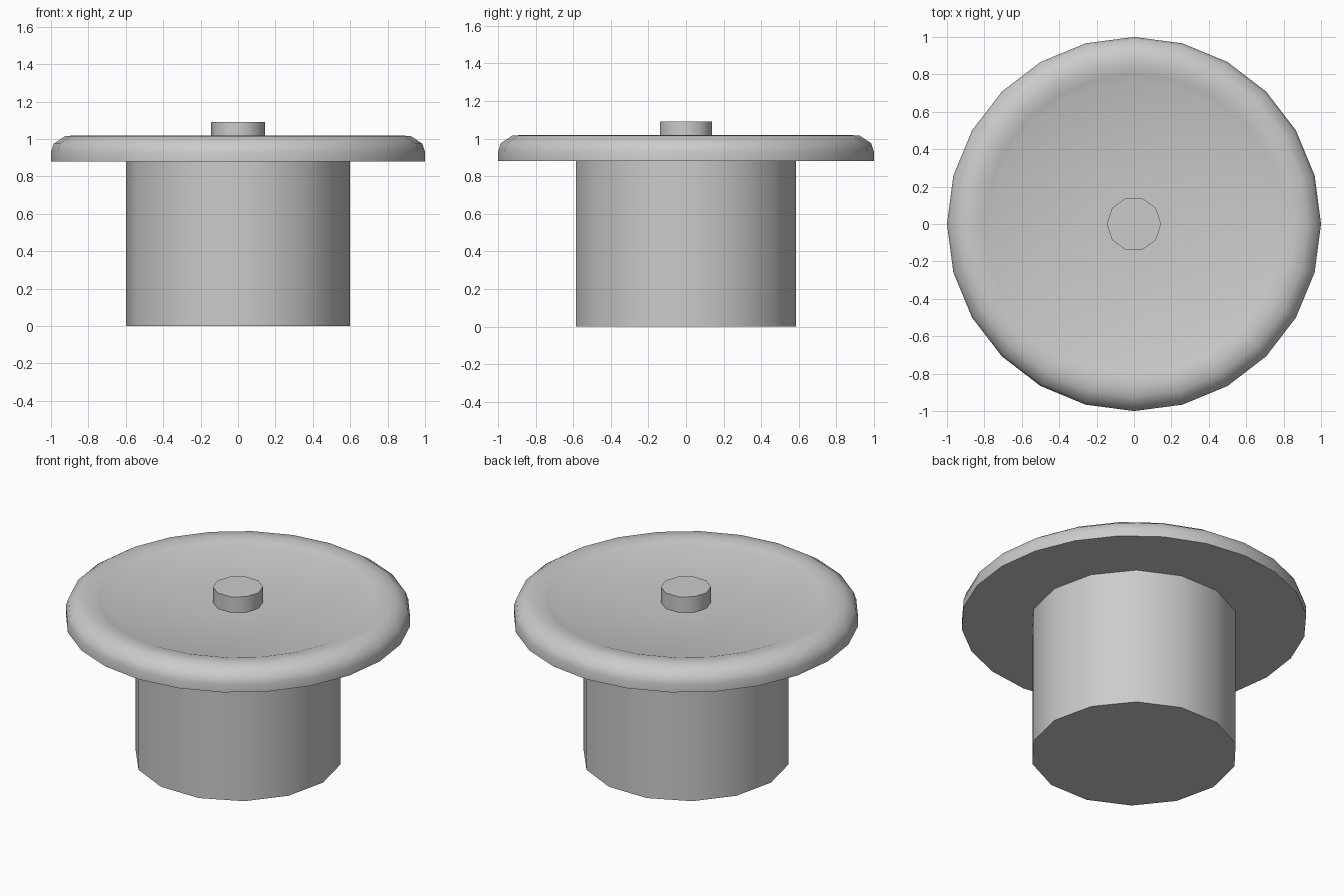
import bpy, bmesh, math

if "Cube" in bpy.data.objects:
    bpy.data.objects.remove(bpy.data.objects["Cube"])


def lathe(name, profile, sides, angle=40, turn=0.0):
    """Spin a (radius, z) profile around z; the open ends are closed with caps."""
    bm = bmesh.new()
    rings = []
    for r, z in profile:
        ring = []
        for i in range(sides):
            a = turn + 2 * math.pi * i / sides
            ring.append(bm.verts.new((r * math.cos(a), r * math.sin(a), z)))
        rings.append(ring)
    for lo, hi in zip(rings, rings[1:]):
        for i in range(sides):
            j = (i + 1) % sides
            bm.faces.new((lo[i], lo[j], hi[j], hi[i]))
    bm.faces.new(rings[0][::-1])
    bm.faces.new(rings[-1])
    bmesh.ops.recalc_face_normals(bm, faces=bm.faces[:])
    mesh = bpy.data.meshes.new(name)
    bm.to_mesh(mesh)
    bm.free()
    obj = bpy.data.objects.new(name, mesh)
    bpy.context.collection.objects.link(obj)
    bpy.ops.object.select_all(action='DESELECT')
    obj.select_set(True)
    bpy.context.view_layer.objects.active = obj
    bpy.ops.object.shade_smooth_by_angle(angle=math.radians(angle))
    return obj


# Cylindrical body standing on the ground
lathe("body", [(0.6, 0.0), (0.6, 0.89)], 14)

# Wide flange: rounded rim and a shallow dished top
lathe("flange", [(1.0, 0.88), (1.0, 0.93), (0.985, 0.975), (0.925, 1.015),
                 (0.86, 1.02), (0.80, 1.01), (0.76, 0.995), (0.15, 0.99)],
      24, angle=60)

# Small central knob
lathe("knob", [(0.145, 0.98), (0.145, 1.09)], 10)
